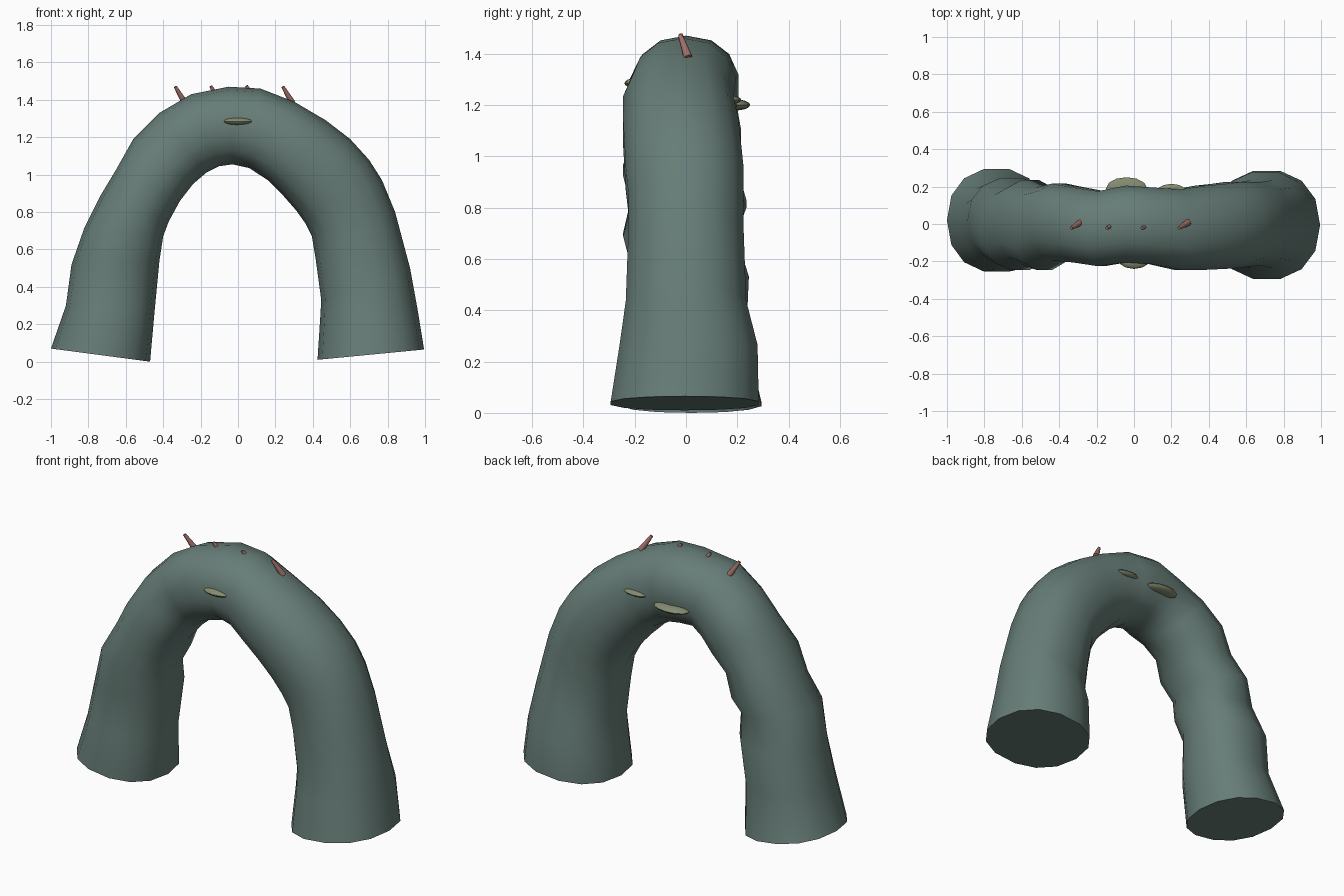
import bpy, bmesh, math
from mathutils import Vector

if "Cube" in bpy.data.objects:
    bpy.data.objects.remove(bpy.data.objects["Cube"])


def material(name, rgb):
    m = bpy.data.materials.new(name)
    m.diffuse_color = (*rgb, 1)
    m.use_nodes = True
    m.node_tree.nodes["Principled BSDF"].inputs["Base Color"].default_value = m.diffuse_color
    return m


STONE = material("stone_green", (0.135, 0.205, 0.185))
MOSS = material("moss_green", (0.23, 0.26, 0.16))
PINK = material("pink", (0.36, 0.16, 0.14))


def finish(bm, name, mat, angle=50):
    bmesh.ops.recalc_face_normals(bm, faces=bm.faces)
    me = bpy.data.meshes.new(name)
    bm.to_mesh(me)
    bm.free()
    ob = bpy.data.objects.new(name, me)
    bpy.context.collection.objects.link(ob)
    me.materials.append(mat)
    bpy.ops.object.select_all(action='DESELECT')
    ob.select_set(True)
    bpy.context.view_layer.objects.active = ob
    bpy.ops.object.shade_smooth_by_angle(angle=math.radians(angle))
    return ob


# Arch sections: outer x, outer z, inner x, inner z, front y, back y
SECTIONS = [
    (-1.00, 0.07, -0.47, 0.00, -0.26, 0.30),
    (-0.92, 0.30, -0.445, 0.28, -0.25, 0.24),
    (-0.89, 0.52, -0.42, 0.54, -0.21, 0.25),
    (-0.82, 0.72, -0.40, 0.67, -0.25, 0.20),
    (-0.74, 0.88, -0.37, 0.75, -0.22, 0.24),
    (-0.65, 1.03, -0.31, 0.86, -0.25, 0.20),
    (-0.56, 1.19, -0.24, 0.95, -0.20, 0.22),
    (-0.42, 1.33, -0.17, 1.01, -0.21, 0.20),
    (-0.25, 1.43, -0.10, 1.045, -0.23, 0.18),
    (-0.05, 1.47, -0.03, 1.055, -0.21, 0.21),
    (0.12, 1.46, 0.06, 1.035, -0.22, 0.20),
    (0.30, 1.39, 0.16, 0.97, -0.25, 0.19),
    (0.47, 1.29, 0.24, 0.89, -0.25, 0.21),
    (0.60, 1.19, 0.31, 0.81, -0.245, 0.22),
    (0.70, 1.08, 0.36, 0.74, -0.24, 0.23),
    (0.77, 0.97, 0.395, 0.67, -0.23, 0.23),
    (0.84, 0.80, 0.415, 0.55, -0.23, 0.23),
    (0.92, 0.50, 0.445, 0.33, -0.24, 0.24),
    (0.96, 0.28, 0.44, 0.24, -0.265, 0.285),
    (0.995, 0.065, 0.425, 0.01, -0.30, 0.29),
]
SIDES = 14

# Arched body
bm = bmesh.new()
rings = []
for xo, zo, xi, zi, yf, yb in SECTIONS:
    mid = Vector(((xo + xi) / 2, (yf + yb) / 2, (zo + zi) / 2))
    across = Vector((xo - xi, 0, zo - zi)) / 2
    ring = []
    for k in range(SIDES):
        a = math.tau * k / SIDES
        c, s = math.cos(a), math.sin(a)
        c = math.copysign(abs(c) ** 0.9, c)
        s = math.copysign(abs(s) ** 0.9, s)
        ring.append(bm.verts.new(mid + across * c + Vector((0, (yb - yf) / 2 * s, 0))))
    rings.append(ring)
for r0, r1 in zip(rings, rings[1:]):
    for k in range(SIDES):
        j = (k + 1) % SIDES
        bm.faces.new((r0[k], r0[j], r1[j], r1[k]))
bm.faces.new(rings[0])
bm.faces.new(rings[-1])
finish(bm, "arch_body", STONE, 60)


# Flat oval pads embedded in the front and back
def pad(name, loc, half):
    bm = bmesh.new()
    bmesh.ops.create_uvsphere(bm, u_segments=12, v_segments=8, radius=1)
    bmesh.ops.scale(bm, vec=half, verts=bm.verts)
    bmesh.ops.translate(bm, vec=loc, verts=bm.verts)
    finish(bm, name, MOSS)


pad("front_pad", (0.0, -0.19, 1.285), (0.085, 0.05, 0.02))
pad("back_pad_large", (-0.04, 0.19, 1.20), (0.11, 0.06, 0.022))
pad("back_pad_small", (0.20, 0.165, 1.22), (0.085, 0.05, 0.018))


# Slanted tapered spikes along the crown
def spike(name, base, tip):
    base, tip = Vector(base), Vector(tip)
    d = tip - base
    bm = bmesh.new()
    bmesh.ops.create_cone(bm, cap_ends=True, segments=8, radius1=0.018,
                          radius2=0.009, depth=d.length)
    rot = d.to_track_quat('Z', 'Y').to_matrix()
    bmesh.ops.rotate(bm, cent=(0, 0, 0), matrix=rot, verts=bm.verts)
    bmesh.ops.translate(bm, vec=(base + tip) / 2, verts=bm.verts)
    finish(bm, name, PINK)


for i, (x, z) in enumerate([(-0.335, 1.47), (-0.145, 1.472), (0.045, 1.474), (0.24, 1.47)]):
    spike(f"crown_spike_{i + 1}", (x + 0.05, 0.008, z - 0.085), (x, -0.022, z))
